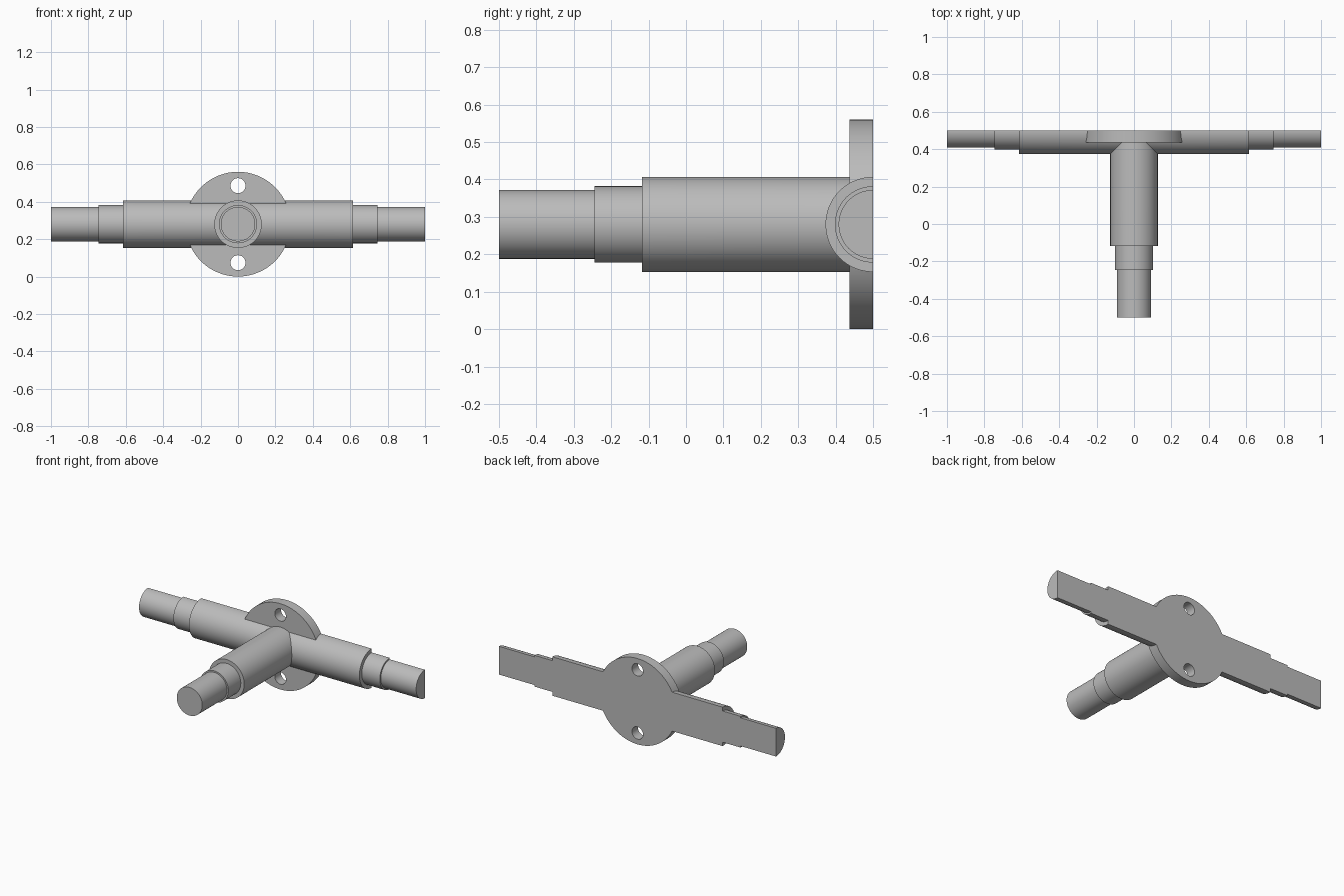
import bpy, math
from mathutils import Matrix, Vector

if "Cube" in bpy.data.objects:
    bpy.data.objects.remove(bpy.data.objects["Cube"], do_unlink=True)

AXIS_Z = 0.28      # height of both pipe axes
BACK_Y = 0.5       # flat back plane
SIDES = 96
R_BODY, R_STEP, R_TIP = 0.127, 0.102, 0.092

steel = bpy.data.materials.new("plain_grey")
steel.use_nodes = True
grey = (0.5, 0.5, 0.5, 1)
steel.diffuse_color = grey
steel.node_tree.nodes["Principled BSDF"].inputs["Base Color"].default_value = grey


def lathe(name, profile, direction, origin):
    """Closed solid turned from (distance, radius) pairs along a direction."""
    axis = Vector(direction)
    up = Vector((0, 0, 1))
    side = axis.cross(up)
    verts, faces = [], []
    for dist, radius in profile:
        for i in range(SIDES):
            a = math.tau * i / SIDES
            verts.append(Vector(origin) + axis * dist
                         + (side * math.sin(a) + up * math.cos(a)) * radius)
    for k in range(len(profile) - 1):
        for i in range(SIDES):
            j = (i + 1) % SIDES
            a, b = k * SIDES, (k + 1) * SIDES
            faces.append((a + i, b + i, b + j, a + j))
    last = (len(profile) - 1) * SIDES
    faces.append(tuple(range(SIDES)))
    faces.append(tuple(last + i for i in reversed(range(SIDES))))
    mesh = bpy.data.meshes.new(name)
    mesh.from_pydata(verts, [], faces)
    # make sure the normals point outwards
    import bmesh
    bm = bmesh.new()
    bm.from_mesh(mesh)
    bmesh.ops.recalc_face_normals(bm, faces=bm.faces)
    bm.to_mesh(mesh)
    bm.free()
    mesh.materials.append(steel)
    obj = bpy.data.objects.new(name, mesh)
    bpy.context.collection.objects.link(obj)
    return obj


def combine(target, other, operation):
    """Boolean the helper into the target, then discard the helper."""
    mod = target.modifiers.new("join", 'BOOLEAN')
    mod.object, mod.operation, mod.solver = other, operation, 'EXACT'
    graph = bpy.context.evaluated_depsgraph_get()
    mesh = bpy.data.meshes.new_from_object(target.evaluated_get(graph))
    target.modifiers.clear()
    target.data = mesh
    bpy.data.objects.remove(other, do_unlink=True)


# Stepped cross pipe, symmetric about the centre
half = [(0.615, R_BODY), (0.615, R_STEP), (0.745, R_STEP), (0.745, R_TIP), (1, R_TIP)]
run = [(-d, r) for d, r in reversed(half)] + half
tee = lathe("pipe_tee", run, (1, 0, 0), (0, BACK_Y, AXIS_Z))

# Stepped branch pipe reaching forward
branch = lathe("branch_pipe",
               [(-0.05, R_BODY), (0.617, R_BODY), (0.617, R_STEP),
                (0.745, R_STEP), (0.745, R_TIP), (1, R_TIP)],
               (0, -1, 0), (0, BACK_Y, AXIS_Z))
combine(tee, branch, 'UNION')

# Round mounting flange
flange = lathe("mounting_flange", [(-0.08, 0.28), (0.063, 0.28)],
               (0, -1, 0), (0, BACK_Y, AXIS_Z))
combine(tee, flange, 'UNION')

# Bolt holes above and below the pipe
for sign in (1, -1):
    hole = lathe("bolt_hole", [(-0.2, 0.04), (0.2, 0.04)],
                 (0, -1, 0), (0, BACK_Y, AXIS_Z + sign * 0.206))
    combine(tee, hole, 'DIFFERENCE')

# Slice everything flat at the back
bpy.ops.mesh.primitive_cube_add(size=1, location=(0, BACK_Y + 0.5, AXIS_Z))
slicer = bpy.context.object
slicer.name = "back_slicer"
slicer.data.transform(Matrix.Diagonal((3, 1, 2, 1)))
slicer.data.materials.append(steel)
bpy.context.view_layer.update()
combine(tee, slicer, 'DIFFERENCE')

# Smooth round walls with crisp steps
bpy.ops.object.select_all(action='DESELECT')
tee.select_set(True)
bpy.context.view_layer.objects.active = tee
bpy.ops.object.shade_smooth_by_angle(angle=math.radians(30))
